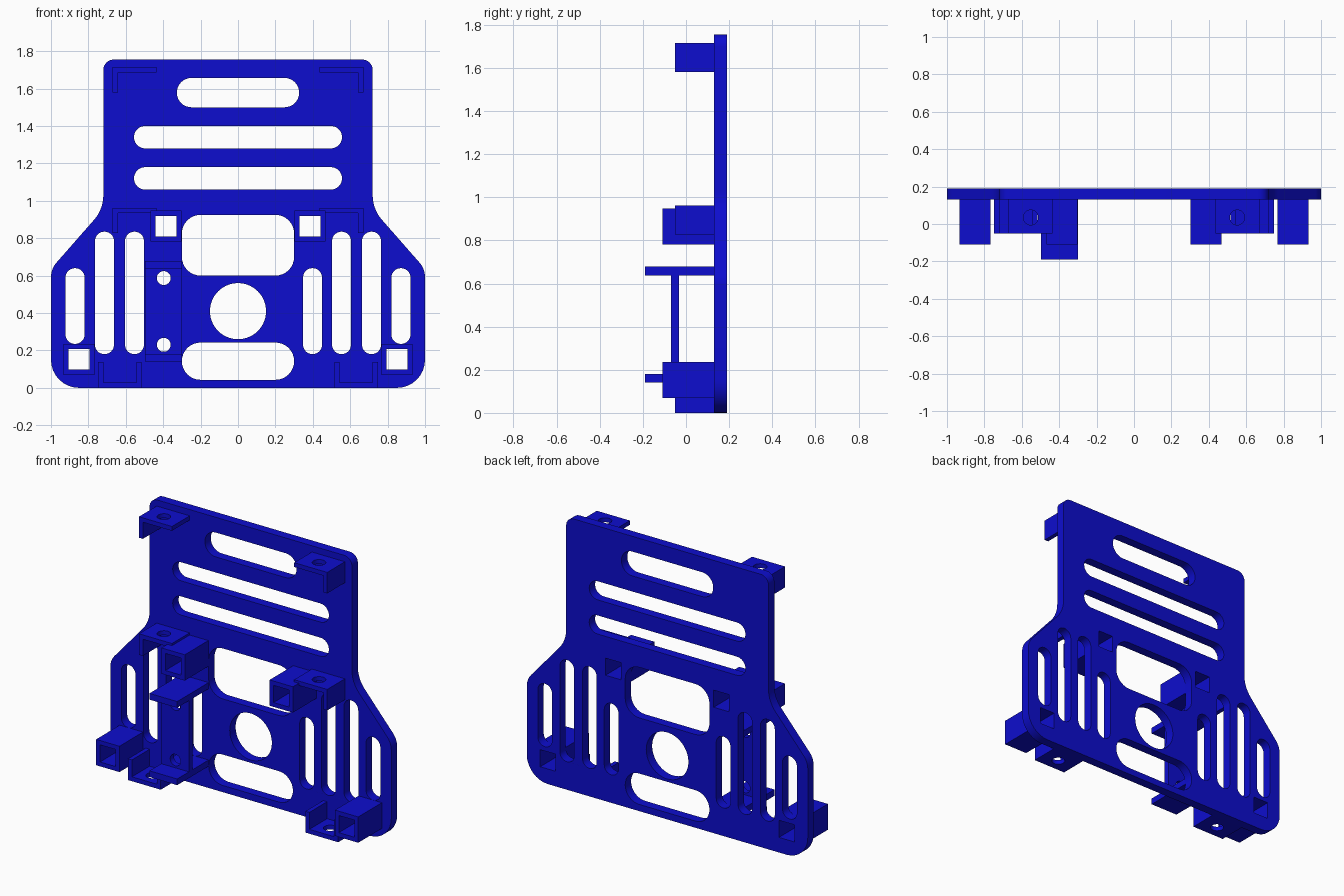
import bpy, bmesh
from math import sin, cos, tan, pi
from mathutils import Vector, Matrix

if "Cube" in bpy.data.objects:
    bpy.data.objects.remove(bpy.data.objects["Cube"])

blue = bpy.data.materials.new("blue_plastic")
blue.diffuse_color = (0.004, 0.004, 0.62, 1)
blue.use_nodes = True
blue.node_tree.nodes["Principled BSDF"].inputs["Base Color"].default_value = blue.diffuse_color


def rounded(points, radii, steps=8):
    """Closed polygon with a fillet of the given radius at each corner."""
    out, n = [], len(points)
    for i, r in enumerate(radii):
        p = Vector(points[i])
        a = (Vector(points[i - 1]) - p).normalized()
        b = (Vector(points[(i + 1) % n]) - p).normalized()
        if r == 0:
            out.append(p)
            continue
        half = a.angle(b) / 2
        centre = p + (a + b).normalized() * r / sin(half)
        start = p + a * r / tan(half) - centre
        end = p + b * r / tan(half) - centre
        turn = start.angle_signed(end)
        for k in range(steps + 1):
            out.append(centre + Matrix.Rotation(-turn * k / steps, 2) @ start)
    return out


def rect(x0, x1, y0, y1, r=0):
    return rounded([(x0, y0), (x1, y0), (x1, y1), (x0, y1)], [r] * 4)


def slot(x0, x1, y0, y1):
    return rect(x0, x1, y0, y1, min(x1 - x0, y1 - y0) * 0.498)


def circle(x, y, r, n=40):
    return [Vector((x + r * cos(2 * pi * k / n), y + r * sin(2 * pi * k / n))) for k in range(n)]


def slab(name, loops, lo, hi, upright=True):
    """Extrude outline and holes: along y when upright, otherwise along z."""
    cu = bpy.data.curves.new(name + "_profile", 'CURVE')
    cu.dimensions, cu.fill_mode, cu.extrude = '2D', 'BOTH', (hi - lo) / 2
    for loop in loops:
        sp = cu.splines.new('POLY')
        sp.points.add(len(loop) - 1)
        for pt, co in zip(sp.points, loop):
            pt.co = (co.x, co.y, 0, 1)
        sp.use_cyclic_u = True
    tmp = bpy.data.objects.new(name + "_profile", cu)
    bpy.context.collection.objects.link(tmp)
    dg = bpy.context.evaluated_depsgraph_get()
    me = bpy.data.meshes.new_from_object(tmp.evaluated_get(dg))
    bpy.data.objects.remove(tmp)
    mid = (lo + hi) / 2
    if upright:
        me.transform(Matrix.Translation((0, mid, 0)) @ Matrix.Rotation(pi / 2, 4, 'X'))
    else:
        me.transform(Matrix.Translation((0, 0, mid)))
    bm = bmesh.new()
    bm.from_mesh(me)
    bmesh.ops.remove_doubles(bm, verts=bm.verts, dist=1e-5)
    bmesh.ops.recalc_face_normals(bm, faces=bm.faces)
    bm.to_mesh(me)
    bm.free()
    me.materials.clear()
    me.materials.append(blue)
    ob = bpy.data.objects.new(name, me)
    bpy.context.collection.objects.link(ob)
    bpy.ops.object.select_all(action='DESELECT')
    ob.select_set(True)
    bpy.context.view_layer.objects.active = ob
    bpy.ops.object.shade_smooth_by_angle(angle=pi / 6)
    return ob


def span(s, a, b):
    """Mirror an x range to side s."""
    return (a, b) if s > 0 else (-b, -a)


FRONT, BACK = 0.13, 0.19

# back plate with all its openings
half = [(1, 0), (1, 0.636), (0.72, 0.955), (0.72, 1.755)]
radii = [0.15, 0.12, 0.2, 0.055]
outline = rounded(half + [(-x, z) for x, z in reversed(half)], radii + radii[::-1])
holes = [slot(-0.327, 0.327, 1.5, 1.657), slot(-0.556, 0.556, 1.28, 1.4),
         slot(-0.556, 0.556, 1.06, 1.18), rect(-0.3, 0.3, 0.6, 0.925, 0.1),
         circle(0, 0.41, 0.15, 56), slot(-0.3, 0.3, 0.043, 0.242)]
side_slots = [(0.348, 0.449, 0.18, 0.64), (0.503, 0.604, 0.18, 0.835),
              (0.663, 0.765, 0.18, 0.835), (0.82, 0.922, 0.235, 0.64)]
tubes = [("upper", 0.385, 0.865), ("lower", 0.85, 0.152)]
for s in (-1, 1):
    holes += [slot(*span(s, a, b), c, d) for a, b, c, d in side_slots]
    for _, x, z in tubes:
        holes.append(rect(*span(s, x - 0.055, x + 0.055), z - 0.055, z + 0.055))
slab("back_plate", [outline] + holes, FRONT, BACK)

for s, side in ((-1, "left"), (1, "right")):
    # square tubes
    for label, x, z in tubes:
        slab(f"{label}_tube_{side}",
             [rect(*span(s, x - h, x + h), z - h, z + h) for h in (0.083, 0.055)], -0.11, FRONT)

    # angle brackets with a screw hole in the top leaf
    for label, top in (("top", 1.715), ("middle", 0.962)):
        slab(f"{label}_bracket_leaf_{side}",
             [rect(*span(s, 0.435, 0.67), -0.05, FRONT), circle(s * 0.552, 0.035, 0.04)],
             top - 0.028, top, upright=False)
        slab(f"{label}_bracket_wall_{side}",
             [rect(*span(s, 0.642, 0.67), top - 0.135, top - 0.028)], -0.05, FRONT)

    # bottom channel brackets
    slab(f"bottom_bracket_floor_{side}",
         [rect(*span(s, 0.515, 0.748), -0.05, FRONT), circle(s * 0.632, 0.035, 0.04)],
         0, 0.028, upright=False)
    for label, a in (("inner", 0.515), ("outer", 0.72)):
        slab(f"bottom_bracket_{label}_wall_{side}",
             [rect(*span(s, a, a + 0.028), 0.028, 0.137)], -0.05, FRONT)

# stand-off mount: two shelves joined by a drilled panel
for label, z in (("lower", 0.14), ("upper", 0.638)):
    slab(f"mount_shelf_{label}", [rect(-0.497, -0.3, -0.19, FRONT)], z, z + 0.04, upright=False)
slab("mount_panel", [rect(-0.497, -0.3, 0.18, 0.638),
                     circle(-0.397, 0.587, 0.037), circle(-0.397, 0.23, 0.037)], -0.07, -0.032)
